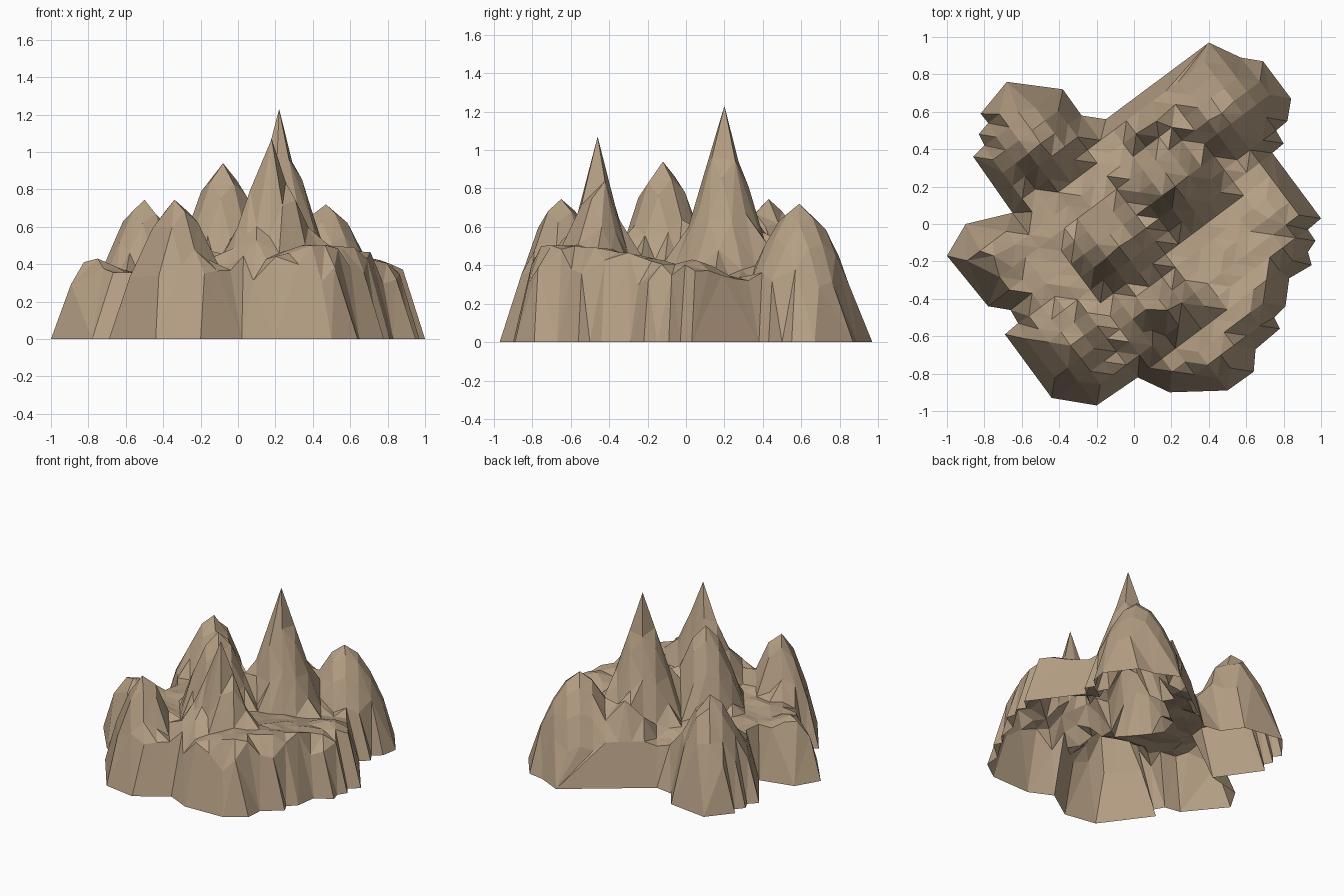
import bpy, math, random
from mathutils import Vector
from mathutils.geometry import delaunay_2d_cdt, intersect_point_line

random.seed(4)
if "Cube" in bpy.data.objects:
    bpy.data.objects.remove(bpy.data.objects["Cube"])

# Ground outline of the rock, counter-clockwise
outline = [Vector(p) for p in (
    (-1, -.17), (-.78, -.44), (-.66, -.46), (-.62, -.53), (-.69, -.59), (-.44, -.93), (-.2, -.97),
    (.02, -.82), (.19, -.9), (.5, -.89), (.64, -.79), (.65, -.67), (.78, -.56), (.75, -.5),
    (.81, -.44), (.83, -.29), (.95, -.22), (.93, -.15), (.97, -.09), (.93, -.03), (1, .03),
    (.74, .38), (.8, .43), (.76, .5), (.82, .55), (.84, .67), (.69, .87), (.57, .89), (.4, .97),
    (-.15, .56), (-.28, .58), (-.38, .72), (-.68, .76), (-.82, .59), (-.78, .54), (-.83, .48),
    (-.8, .42), (-.86, .36), (-.65, .06), (-.9, 0))]
edges = [(i, (i + 1) % len(outline)) for i in range(len(outline))]

# Peaks and shoulders: x, y, height, half width in x, half width in y, roundness
peaks = [
    (.22, .2, 1.23, .25, .23, 1.0),
    (.18, -.46, 1.07, .28, .17, 1.0),
    (.1, -.57, .58, .34, .26, 1.6),
    (-.08, -.12, .94, .26, .25, 1.7),
    (.47, .59, .72, .28, .28, 1.7),
    (-.34, -.65, .745, .24, .22, 2.1),
    (-.5, .43, .745, .25, .25, 1.8),
    (-.75, -.17, .43, .3, .26, 2.0),
    (.72, .03, .43, .3, .3, 2.0),
    (.12, .55, .58, .25, .2, 1.8),
    (-.62, .6, .47, .22, .22, 2.0)]


def rim_distance(p):
    best = 9
    for i, j in edges:
        q, t = intersect_point_line(p, outline[i], outline[j])
        q = outline[i].lerp(outline[j], min(1, max(0, t)))
        best = min(best, (p - q).length)
    return best


def inside(p):
    hit = False
    for i, j in edges:
        a, b = outline[i], outline[j]
        if (a.y > p.y) != (b.y > p.y):
            if p.x < a.x + (p.y - a.y) * (b.x - a.x) / (b.y - a.y):
                hit = not hit
    return hit


def height(p):
    # Plateau, lower on one side, raised by the peaks and cut by the steep outer wall
    z = min(.5, .39 - .22 * p.y, .36 + .4 * max(0, p.x)) + random.uniform(-.012, .012)
    for x, y, top, wx, wy, power in peaks:
        r = math.hypot((p.x - x) / wx, (p.y - y) / wy)
        z = max(z, top - .62 * top * r ** power)
    d = rim_distance(p)
    return min(z, 4.4 * d, .2 + 2.4 * d)


# Sample points: peak tips plus a turned grid that meets the stepped outline
points = [Vector(p[:2]) for p in peaks]
turn = math.atan2(3, 4)
along = Vector((math.cos(turn), math.sin(turn))) * .087
across = Vector((-along.y, along.x))
for i in range(-28, 28):
    for j in range(-28, 28):
        p = Vector((.76, .5)) + along * i + across * j
        near_tip = min((p - Vector(k[:2])).length for k in peaks) < .05
        if inside(p) and rim_distance(p) > .065 and not near_tip:
            points.append(p)

# Triangulated rock shell, open underneath
flat, _, faces, *_ = delaunay_2d_cdt(outline + points, edges, [], 1, 1e-5)
verts = [(p.x, p.y, max(0, height(p))) for p in flat]
mesh = bpy.data.meshes.new("rock_shell")
mesh.from_pydata(verts, [], faces)
rock = bpy.data.objects.new("rock_shell", mesh)
bpy.context.collection.objects.link(rock)

# Sandy stone colour
stone = bpy.data.materials.new("sandy_stone")
stone.use_nodes = True
colour = (.46, .345, .23, 1)
stone.diffuse_color = colour
stone.node_tree.nodes["Principled BSDF"].inputs["Base Color"].default_value = colour
mesh.materials.append(stone)
